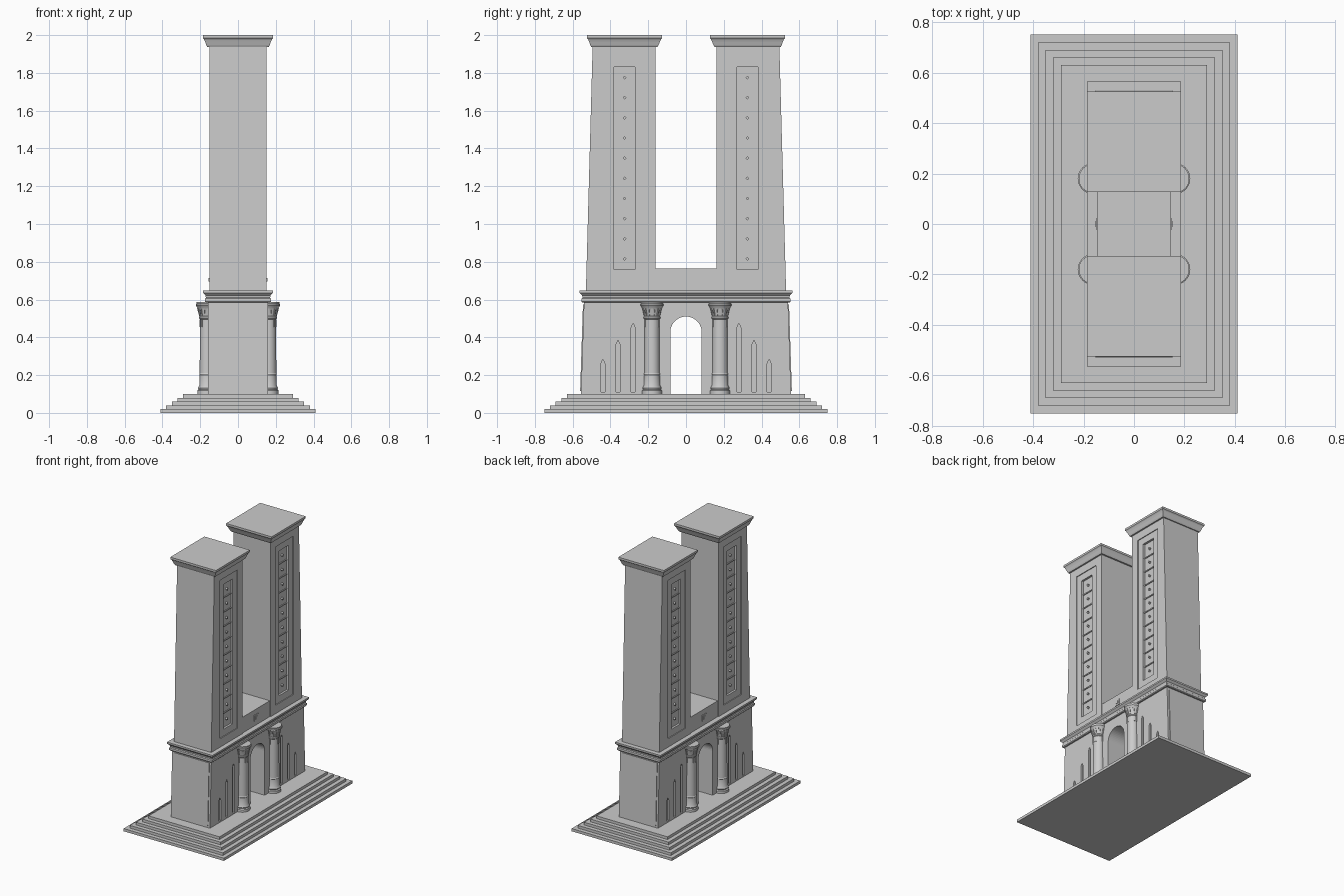
import bpy, bmesh, math
from mathutils import Matrix, Vector

cube = bpy.data.objects.get("Cube")
if cube:
    bpy.data.objects.remove(cube, do_unlink=True)

stone = bpy.data.materials.new("pale_stone")
stone.use_nodes = True
COLOUR = (0.6, 0.6, 0.6, 1)
stone.diffuse_color = COLOUR
stone.node_tree.nodes["Principled BSDF"].inputs["Base Color"].default_value = COLOUR


def finish(name, bm):
    bmesh.ops.recalc_face_normals(bm, faces=bm.faces)
    mesh = bpy.data.meshes.new(name)
    bm.to_mesh(mesh)
    bm.free()
    mesh.materials.append(stone)
    ob = bpy.data.objects.new(name, mesh)
    bpy.context.collection.objects.link(ob)
    return ob


def loft(name, rings):
    """Stacked rectangles: each ring is (half x, y0, y1, z)."""
    bm = bmesh.new()
    loops = [[bm.verts.new(p) for p in ((-x, a, z), (x, a, z), (x, b, z), (-x, b, z))]
             for x, a, b, z in rings]
    for lo, hi in zip(loops, loops[1:]):
        for i in range(4):
            j = (i + 1) % 4
            bm.faces.new((lo[i], lo[j], hi[j], hi[i]))
    bm.faces.new(loops[0])
    bm.faces.new(loops[-1])
    return finish(name, bm)


def add_box(bm, centre, size):
    m = Matrix.Translation(centre) @ Matrix.Diagonal((*size, 1))
    bmesh.ops.create_cube(bm, size=1, matrix=m)


def prism(bm, outline, x0, x1):
    """Extrude a (y, z) outline along x."""
    face = bm.faces.new([bm.verts.new((x0, y, z)) for y, z in outline])
    ext = bmesh.ops.extrude_face_region(bm, geom=[face])["geom"]
    moved = [v for v in ext if isinstance(v, bmesh.types.BMVert)]
    bmesh.ops.translate(bm, verts=moved, vec=(x1 - x0, 0, 0))


def carve(ob, bm):
    """Cut the shapes in bm out of ob and bake the result."""
    cutter = finish("cutter", bm)
    cutter.hide_render = True
    mod = ob.modifiers.new("carve", 'BOOLEAN')
    mod.operation, mod.object, mod.solver = 'DIFFERENCE', cutter, 'EXACT'
    bpy.context.view_layer.update()
    baked = bpy.data.meshes.new_from_object(ob.evaluated_get(bpy.context.evaluated_depsgraph_get()))
    ob.modifiers.clear()
    ob.data = baked
    bpy.data.objects.remove(cutter, do_unlink=True)


def sym(x, y, z):
    return (x, -y, y, z)


# Stepped platform
rings = []
for i in range(5):
    x, y = 0.41 - 0.03 * i, 0.75 - 0.03 * i
    rings += [sym(x, y, 0.02 * i), sym(x, y, 0.02 * i + 0.02)]
loft("stepped_platform", rings)

# Gate block with arched passage and stepped slits
gate = loft("gate_block", [sym(0.16, 0.556, 0.1), sym(0.16, 0.54, 0.59)])
R, SPRING = 0.083, 0.427
arc = [(R * math.cos(t), SPRING + R * math.sin(t))
       for t in (math.pi * k / 24 for k in range(25))]
bm = bmesh.new()
prism(bm, [(-R, 0.098), (R, 0.098)] + arc, -0.3, 0.3)
carve(gate, bm)
bm = bmesh.new()
for sx in (-1, 1):
    for sy in (-1, 1):
        for y, top in ((0.44, 0.26), (0.36, 0.36), (0.28, 0.45)):
            c = sy * y
            prism(bm, [(c - 0.011, 0.11), (c + 0.011, 0.11), (c + 0.011, top),
                       (c, top + 0.025), (c - 0.011, top)], sx * 0.148, sx * 0.2)
carve(gate, bm)

# Thin slabs on the gate ends
for s in (-1, 1):
    bm = bmesh.new()
    add_box(bm, (0, s * 0.549, 0.345), (0.29, 0.008, 0.46))
    slope = math.atan2(0.016, 0.49) * s
    bmesh.ops.rotate(bm, verts=bm.verts, cent=(0, s * 0.549, 0.345),
                     matrix=Matrix.Rotation(slope, 3, 'X'))
    finish("end_slab", bm)

# Main cornice
loft("main_cornice", [sym(0.17, 0.55, 0.585), sym(0.175, 0.554, 0.59), sym(0.175, 0.554, 0.605),
                      sym(0.17, 0.548, 0.61), sym(0.172, 0.55, 0.622), sym(0.182, 0.56, 0.632),
                      sym(0.186, 0.564, 0.636), sym(0.186, 0.564, 0.648)])

# Bridge between the towers with a framed square boss
loft("bridge", [sym(0.147, 0.165, 0.64), sym(0.147, 0.165, 0.765)])
bm = bmesh.new()
for s in (-1, 1):
    add_box(bm, (s * 0.148, 0, 0.705), (0.006, 0.045, 0.045))
    add_box(bm, (s * 0.15, 0, 0.705), (0.01, 0.02, 0.02))
finish("bridge_bosses", bm)


def span(s, x, near, far, z):
    return (x, *sorted((s * near, s * far)), z)


for s in (-1, 1):
    # Tower shaft, battered on its outer side, with nested recesses
    tower = loft("tower", [span(s, 0.152, 0.162, 0.53, 0.64), span(s, 0.152, 0.162, 0.494, 1.95)])
    yc = s * 0.325
    for width, low, high, depth in ((0.21, 0.71, 1.88, 0.006), (0.11, 0.76, 1.83, 0.022)):
        bm = bmesh.new()
        for sx in (-1, 1):
            add_box(bm, (sx * (0.252 - depth), yc, (low + high) / 2), (0.2, width, high - low))
        carve(tower, bm)

    # Panel rails and diamond studs
    bm = bmesh.new()
    for sx in (-1, 1):
        for k in range(10):
            z = 0.815 + 0.1067 * k
            if k:
                add_box(bm, (sx * 0.132, yc, z - 0.053), (0.008, 0.11, 0.008))
            m = (Matrix.Translation((sx * 0.134, yc, z)) @ Matrix.Rotation(math.pi / 4, 4, 'X')
                 @ Matrix.Diagonal((0.016, 0.014, 0.014, 1)))
            bmesh.ops.create_cube(bm, size=1, matrix=m)
    finish("panel_rails_and_studs", bm)

    # Tower cap
    loft("tower_cap", [span(s, 0.163, 0.15, 0.502, 1.938), span(s, 0.168, 0.145, 0.507, 1.948),
                       span(s, 0.174, 0.138, 0.513, 1.965), span(s, 0.18, 0.132, 0.518, 1.978),
                       span(s, 0.186, 0.127, 0.525, 1.985), span(s, 0.186, 0.127, 0.525, 2.0)])

# Engaged columns: lathe profile of (radius, height)
PROFILE = [(0, 0.1), (0.053, 0.1), (0.053, 0.118), (0.047, 0.124), (0.05, 0.132), (0.043, 0.145),
           (0.041, 0.2), (0.043, 0.203), (0.043, 0.207), (0.041, 0.21), (0.039, 0.495),
           (0.044, 0.5), (0.044, 0.508), (0.041, 0.512), (0.046, 0.54), (0.055, 0.56),
           (0.061, 0.568), (0.061, 0.576), (0.057, 0.578), (0.057, 0.586), (0, 0.586)]
for sx in (-1, 1):
    for sy in (-1, 1):
        bm = bmesh.new()
        pts = [bm.verts.new((r, 0, z)) for r, z in PROFILE]
        edges = [bm.edges.new(pair) for pair in zip(pts, pts[1:])]
        bmesh.ops.spin(bm, geom=pts + edges, cent=(0, 0, 0), axis=(0, 0, 1),
                       angle=math.tau, steps=32, use_duplicate=False)
        bmesh.ops.remove_doubles(bm, verts=bm.verts, dist=0.0005)
        # Short flutes under the capital and leaves on its bell
        for k in range(16):
            a = math.tau * k / 16
            turn = Matrix.Rotation(a, 4, 'Z')
            add = turn @ Matrix.Translation((0.039, 0, 0.475)) @ Matrix.Diagonal((0.006, 0.006, 0.04, 1))
            bmesh.ops.create_cube(bm, size=1, matrix=add)
            leaf = (turn @ Matrix.Translation((0.045, 0, 0.533)) @ Matrix.Rotation(0.25, 4, 'Y')
                    @ Matrix.Diagonal((0.008, 0.009, 0.04, 1)))
            bmesh.ops.create_cube(bm, size=1, matrix=leaf)
        bmesh.ops.translate(bm, verts=bm.verts, vec=Vector((sx * 0.162, sy * 0.18, 0)))
        column = finish("engaged_column", bm)
        bpy.ops.object.select_all(action='DESELECT')
        column.select_set(True)
        bpy.context.view_layer.objects.active = column
        bpy.ops.object.shade_smooth_by_angle(angle=math.radians(30))
